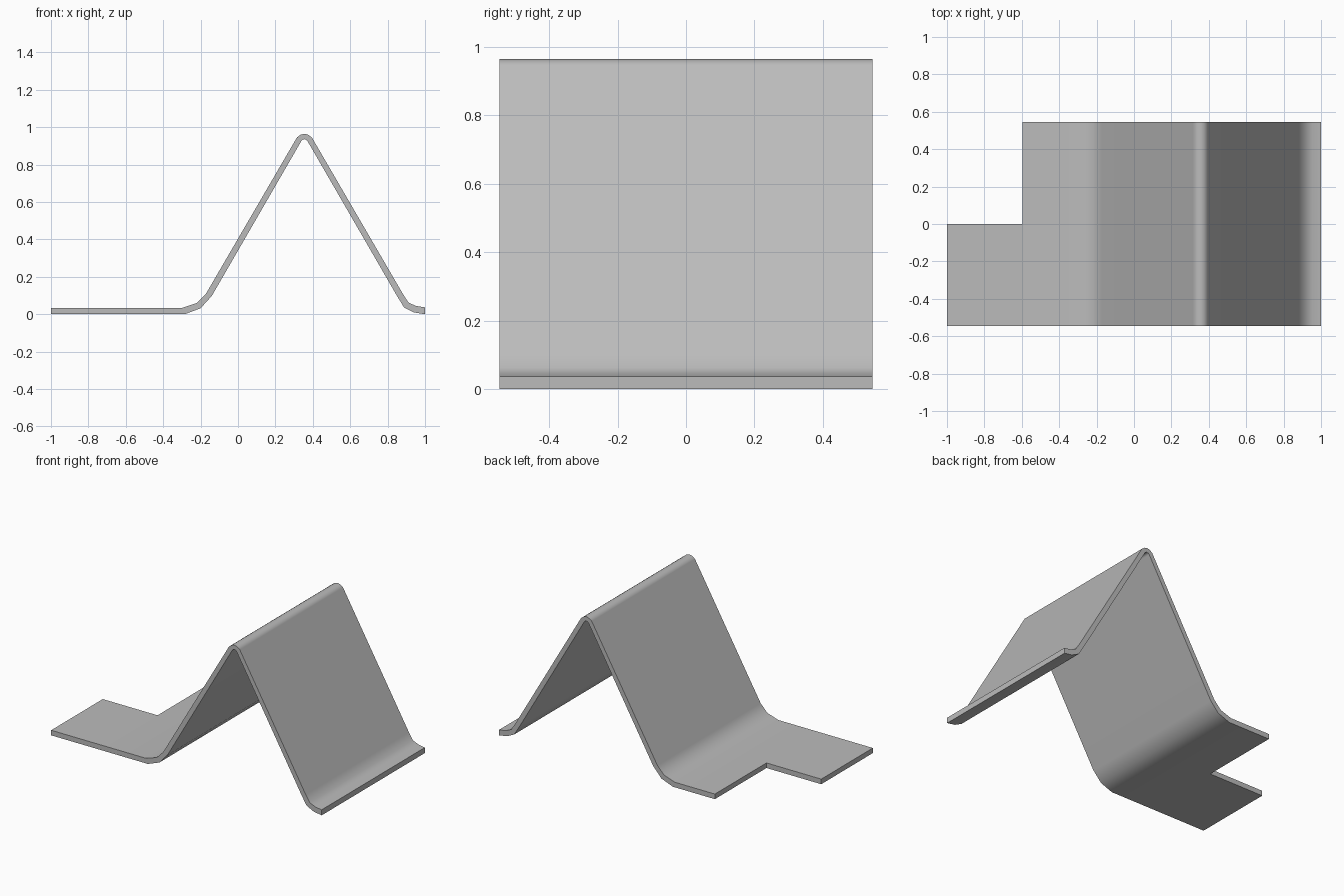
import bpy
import bmesh
import math

cube = bpy.data.objects.get("Cube")
if cube:
    bpy.data.objects.remove(cube)

steel = bpy.data.materials.new("plain_grey")
steel.use_nodes = True
GREY = (0.5, 0.5, 0.5, 1)
steel.diffuse_color = GREY
steel.node_tree.nodes["Principled BSDF"].inputs["Base Color"].default_value = GREY

# Bent profile as matching points (x, z) on the upper and lower skin
upper = [(-1, .034), (-.595, .034), (-.3, .034), (-.22, .06), (-.17, .112),
         (.315, .945), (.335, .96), (.355, .965), (.375, .96), (.395, .945),
         (.882, .108), (.912, .062), (.953, .044), (1, .037)]
lower = [(-1, 0), (-.595, 0), (-.285, 0), (-.2, .032), (-.14, .098),
         (.338, .925), (.346, .933), (.355, .936), (.364, .933), (.372, .925),
         (.85, .098), (.888, .036), (.94, .01), (1, 0)]
rows = [-.545, 0, .545]

bm = bmesh.new()
skins = [[[bm.verts.new((x, y, z)) for y in rows] for x, z in side]
         for side in (upper, lower)]
top, under = skins

# Every cell is filled except the notch in the back right corner
cells = {(i, j) for i in range(len(upper) - 1) for j in range(2)} - {(0, 1)}
for i, j in cells:
    corners = [(i, j), (i + 1, j), (i + 1, j + 1), (i, j + 1)]
    bm.faces.new([top[a][b] for a, b in corners])
    bm.faces.new([under[a][b] for a, b in reversed(corners)])
    # Rim faces wherever there is no neighbouring cell
    for k, (di, dj) in enumerate([(0, -1), (1, 0), (0, 1), (-1, 0)]):
        if (i + di, j + dj) not in cells:
            (a, b), (c, d) = corners[k], corners[(k + 1) % 4]
            bm.faces.new([under[a][b], under[c][d], top[c][d], top[a][b]])
bmesh.ops.recalc_face_normals(bm, faces=bm.faces[:])

mesh = bpy.data.meshes.new("bent_sheet")
bm.to_mesh(mesh)
bm.free()
mesh.materials.append(steel)
sheet = bpy.data.objects.new("bent_sheet", mesh)
bpy.context.collection.objects.link(sheet)

# Smooth bends, crisp rims, flat panels
bpy.context.view_layer.objects.active = sheet
sheet.select_set(True)
bpy.ops.object.shade_smooth_by_angle(angle=math.radians(50))
weighted = sheet.modifiers.new("flat_panels", "WEIGHTED_NORMAL")
weighted.keep_sharp = True
